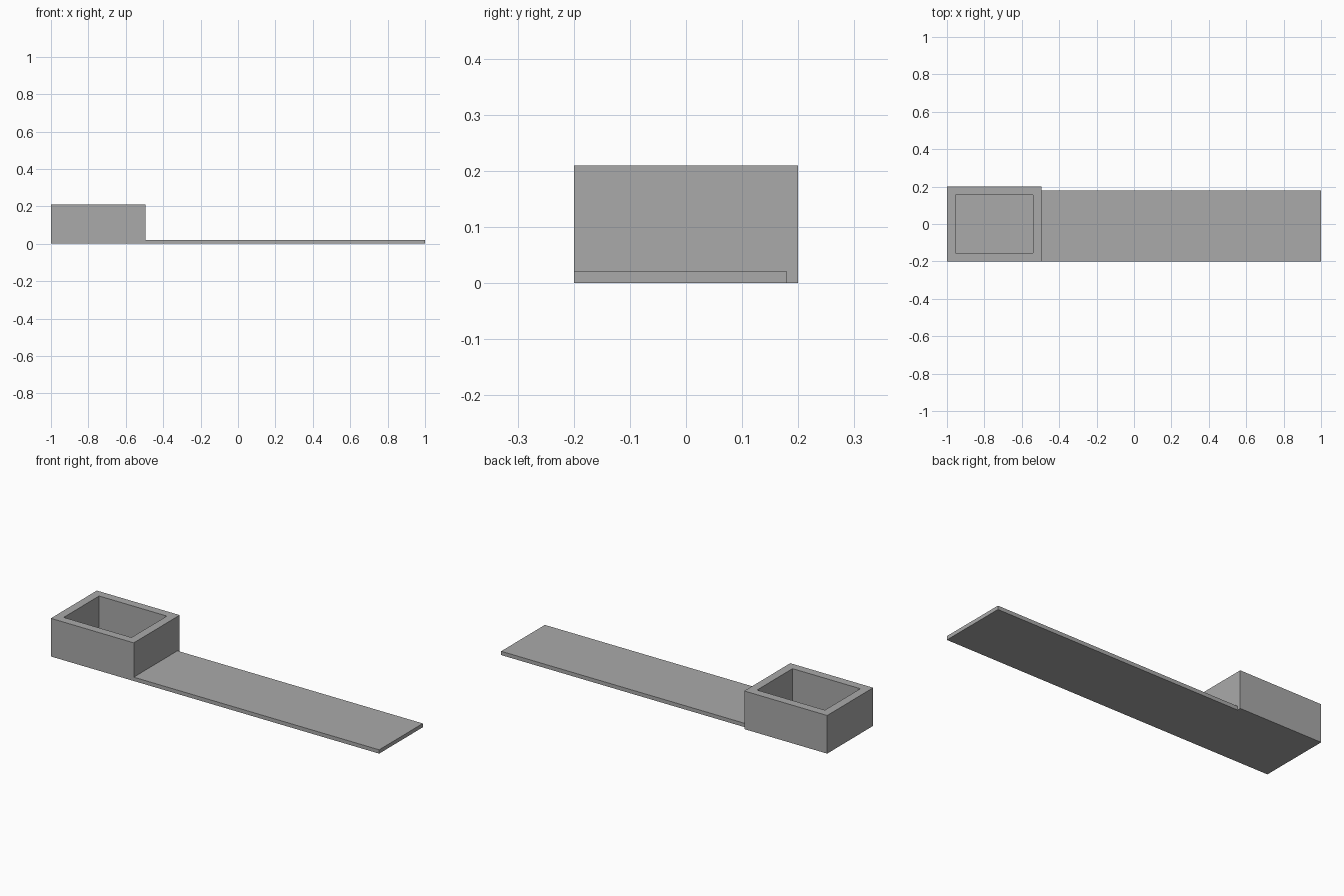
import bpy
import bmesh
from mathutils import Vector

if "Cube" in bpy.data.objects:
    bpy.data.objects.remove(bpy.data.objects["Cube"], do_unlink=True)

grey = bpy.data.materials.new("plain grey")
grey.use_nodes = True
grey.diffuse_color = (0.4, 0.4, 0.4, 1)
grey.node_tree.nodes["Principled BSDF"].inputs["Base Color"].default_value = (0.4, 0.4, 0.4, 1)


def box_mesh(low, high):
    """Return a bmesh box spanning two opposite corners."""
    bm = bmesh.new()
    low, high = Vector(low), Vector(high)
    bmesh.ops.create_cube(bm, size=1)
    bmesh.ops.scale(bm, vec=high - low, verts=bm.verts)
    bmesh.ops.translate(bm, vec=(low + high) / 2, verts=bm.verts)
    return bm


def finish(bm, name):
    bmesh.ops.recalc_face_normals(bm, faces=bm.faces)
    mesh = bpy.data.meshes.new(name)
    bm.to_mesh(mesh)
    bm.free()
    mesh.materials.append(grey)
    bpy.context.collection.objects.link(bpy.data.objects.new(name, mesh))


front, joint, thickness, height = -0.2, -0.495, 0.021, 0.21

# Long flat strip
finish(box_mesh((joint, front, 0), (1, 0.18, thickness)), "flat_strip")

# Open-topped socket: inset the top face and sink it to the strip's thickness
bm = box_mesh((-1, front, 0), (joint, 0.2, height))
top = max(bm.faces, key=lambda f: f.calc_center_median().z)
bmesh.ops.inset_region(bm, faces=[top], thickness=0.065)
rim = top
pocket = bmesh.ops.extrude_face_region(bm, geom=[rim])
bmesh.ops.delete(bm, geom=[rim], context="FACES_ONLY")
floor_verts = [v for v in pocket["geom"] if isinstance(v, bmesh.types.BMVert)]
bmesh.ops.translate(bm, vec=(0, 0, thickness - height), verts=floor_verts)
finish(bm, "open_socket")
